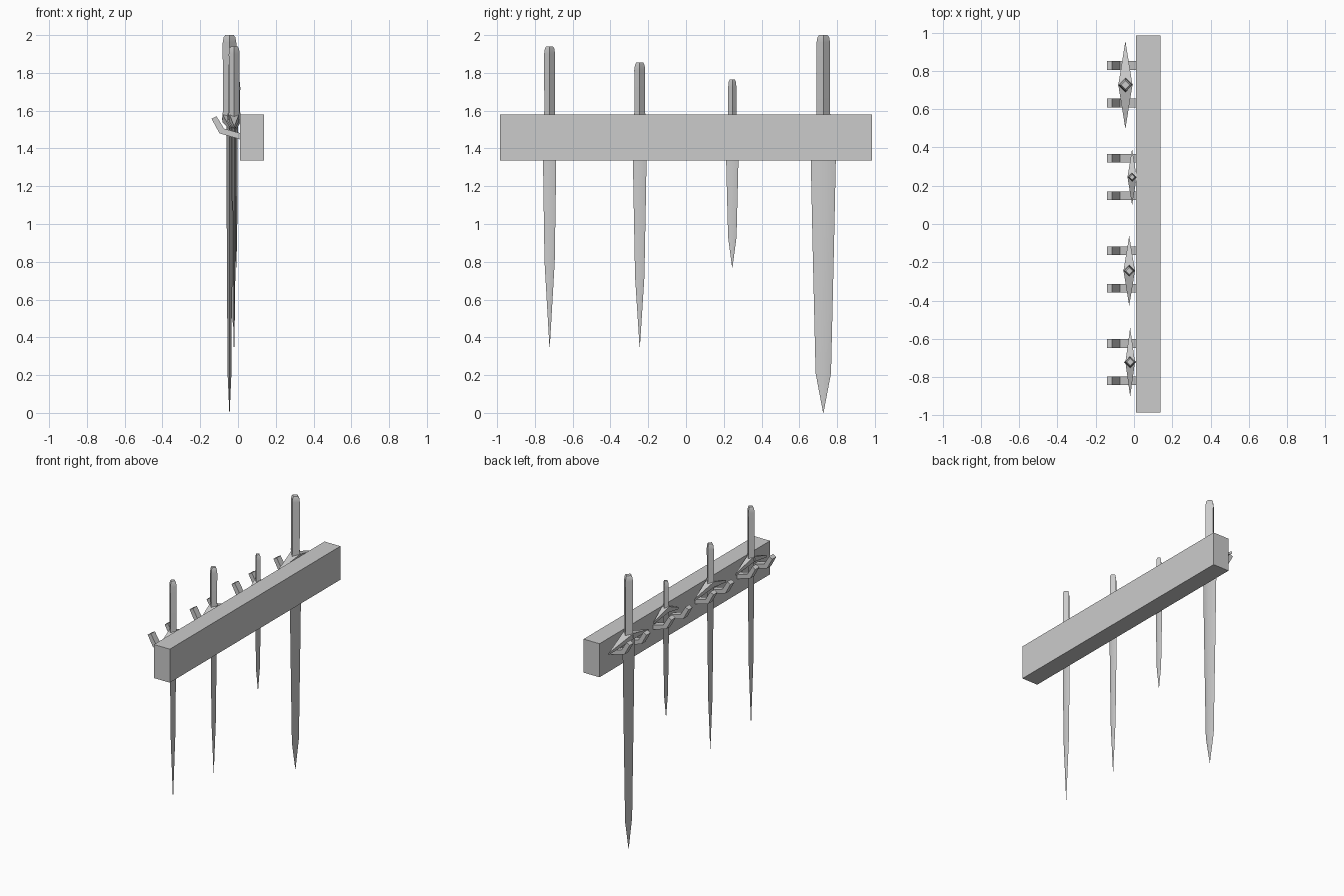
import bpy
import bmesh
import math

default = bpy.data.objects.get("Cube")
if default:
    bpy.data.objects.remove(default, do_unlink=True)

grey = bpy.data.materials.new("plain grey")
grey.use_nodes = True
colour = (0.6, 0.6, 0.6, 1)
grey.diffuse_color = colour
grey.node_tree.nodes["Principled BSDF"].inputs["Base Color"].default_value = colour


def finish(bm, name, smooth=False):
    bmesh.ops.recalc_face_normals(bm, faces=bm.faces)
    mesh = bpy.data.meshes.new(name)
    bm.to_mesh(mesh)
    bm.free()
    mesh.materials.append(grey)
    obj = bpy.data.objects.new(name, mesh)
    bpy.context.collection.objects.link(obj)
    if smooth:
        bpy.ops.object.select_all(action="DESELECT")
        obj.select_set(True)
        bpy.context.view_layer.objects.active = obj
        bpy.ops.object.shade_smooth_by_angle(angle=math.radians(30))
    return obj


def diamond_loft(name, x, y, sections):
    """Stack four-cornered diamond rings given as (z, half x, half y)."""
    bm = bmesh.new()
    rings = []
    for z, hx, hy in sections:
        corners = ((hx, 0), (0, hy), (-hx, 0), (0, -hy))
        rings.append([bm.verts.new((x + dx, y + dy, z)) for dx, dy in corners])
    for low, high in zip(rings, rings[1:]):
        for i in range(4):
            j = (i + 1) % 4
            bm.faces.new((low[i], low[j], high[j], high[i]))
    bm.faces.new(rings[0])
    bm.faces.new(rings[-1])
    return finish(bm, name, True)


def extrude_profile(name, points, axis, start, depth):
    """Extrude a flat outline along the given axis (x or y)."""
    bm = bmesh.new()
    if axis == "y":
        verts = [bm.verts.new((u, start, v)) for u, v in points]
        step = (0, depth, 0)
    else:
        verts = [bm.verts.new((start, u, v)) for u, v in points]
        step = (depth, 0, 0)
    face = bm.faces.new(verts)
    grown = bmesh.ops.extrude_face_region(bm, geom=[face])["geom"]
    moved = [g for g in grown if isinstance(g, bmesh.types.BMVert)]
    bmesh.ops.translate(bm, verts=moved, vec=step)
    return finish(bm, name)


def guard(name, x, y, hx, hy):
    """Drooping crossguard, pointed at both ends."""
    bm = bmesh.new()
    rims = []
    for mid, tip in ((1.58, 1.515), (1.54, 1.5)):
        rims.append([bm.verts.new(c) for c in (
            (x + hx, y, mid), (x, y + hy, tip), (x - hx, y, mid), (x, y - hy, tip))])
    top, bottom = rims
    for r in rims:
        bm.faces.new((r[0], r[1], r[2]))
        bm.faces.new((r[0], r[2], r[3]))
    for i in range(4):
        j = (i + 1) % 4
        bm.faces.new((top[i], top[j], bottom[j], bottom[i]))
    return finish(bm, name)


# Wall board
extrude_profile("board", [(-0.985, 1.335), (0.985, 1.335), (0.985, 1.58), (-0.985, 1.58)],
                "x", 0.01, 0.128)

# Bent hook outline
hook = [(0.015, 1.447), (-0.098, 1.48), (-0.14, 1.557),
        (-0.114, 1.571), (-0.074, 1.505), (0.015, 1.48)]

# Name, x, y, top, tip, grip half width, blade half width, guard half sizes,
# and the shoulder as (height, share of blade width)
swords = [
    ("long", -0.02, -0.722, 1.94, 0.35, 0.029, 0.036, 0.025, 0.18, (0.8, 0.75)),
    ("slim", -0.025, -0.245, 1.855, 0.35, 0.029, 0.038, 0.03, 0.183, (0.72, 0.65)),
    ("short", -0.01, 0.245, 1.765, 0.77, 0.022, 0.036, 0.024, 0.147, (0.93, 0.62)),
    ("great", -0.045, 0.727, 2.0, 0.0, 0.036, 0.068, 0.037, 0.23, (0.21, 0.6)),
]

for label, x, y, top, tip, grip, wide, gx, gy, (bend, share) in swords:
    thick = wide * 0.25
    middle = (1.55 + bend) / 2
    diamond_loft(label + "_blade", x, y, [
        (tip, 0.001, 0.001),
        (bend, thick * share, wide * share),
        (middle, thick * (1 + share) * 0.52, wide * (1 + share) * 0.52),
        (1.55, thick, wide * 1.04)])
    diamond_loft(label + "_grip", x, y, [
        (1.55, grip * 1.1, grip * 1.1), (1.6, grip * 0.97, grip * 0.97),
        (top - 0.04, grip, grip), (top - 0.012, grip * 0.87, grip * 0.87),
        (top, grip * 0.62, grip * 0.62)])
    guard(label + "_guard", x, y, gx, gy)

# A pair of hooks under each guard
for i in range(4):
    centre = -0.722 + i * 0.484
    for side in (-1, 1):
        extrude_profile("hook", hook, "y", centre + side * 0.098 - 0.023, 0.046)
